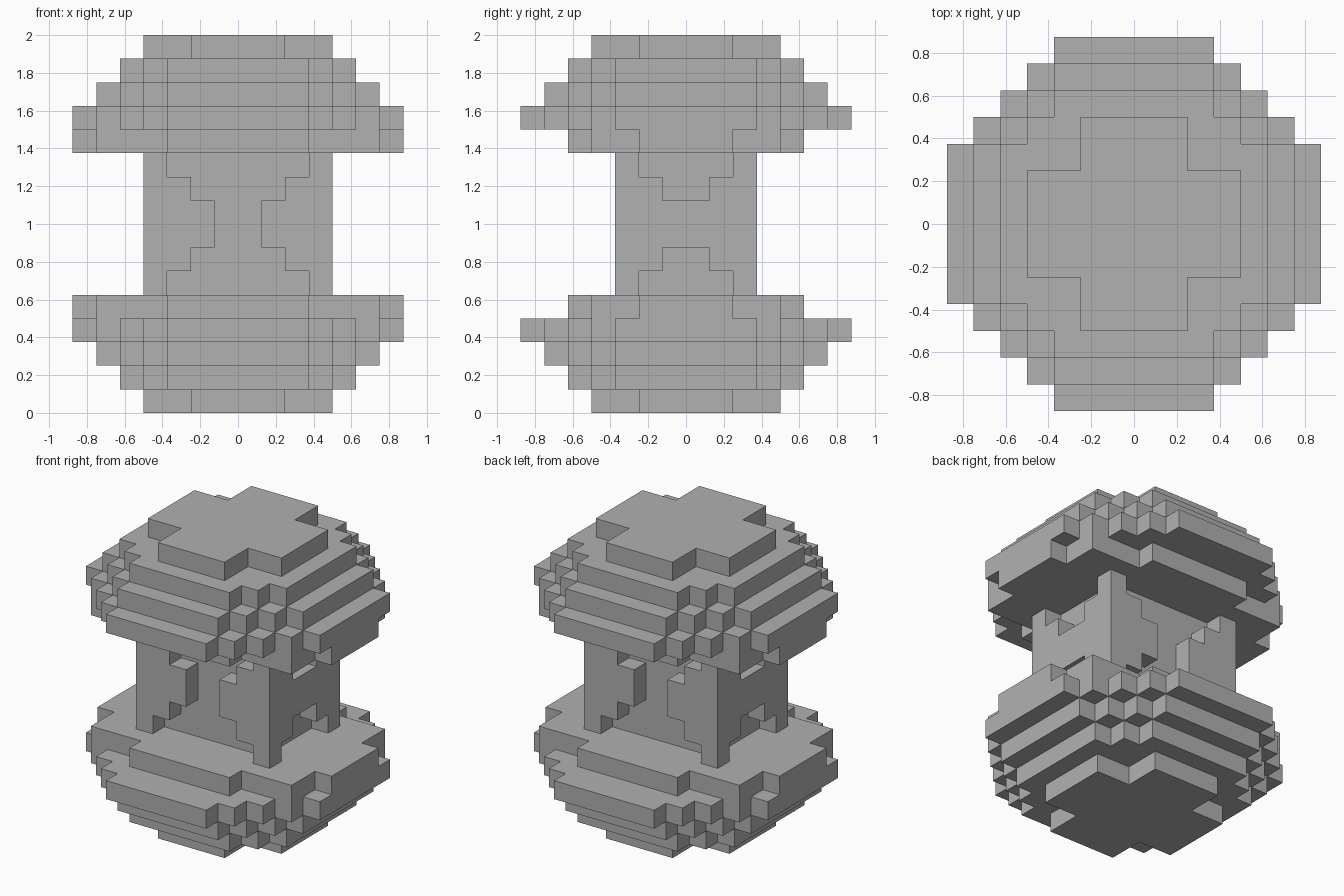
import bpy
import bmesh
from mathutils import Vector

cube = bpy.data.objects.get("Cube")
if cube:
    bpy.data.objects.remove(cube, do_unlink=True)

UNIT = 0.125   # edge of one block
MID = 8        # blocks from the ground to the middle

stone = bpy.data.materials.new("plain_grey")
stone.use_nodes = True
GREY = (0.44, 0.44, 0.44, 1)
stone.diffuse_color = GREY
stone.node_tree.nodes["Principled BSDF"].inputs["Base Color"].default_value = GREY

# How outline (u, v) and depth w map to x, y, z for each extrusion axis
AXES = {
    "x": lambda u, v, w: (w, u, v),
    "y": lambda u, v, w: (u, w, v),
    "z": lambda u, v, w: (u, v, w),
}


def prism(name, outline, axis, low, high):
    """Extrude a block outline along an axis, measured from the model's centre."""
    bm = bmesh.new()
    place = AXES[axis]
    lift = Vector((0, 0, MID))
    rings = [[bm.verts.new((Vector(place(u, v, w)) + lift) * UNIT) for u, v in outline]
             for w in (low, high)]
    bm.faces.new(rings[0])
    bm.faces.new(rings[1])
    count = len(outline)
    for i in range(count):
        j = (i + 1) % count
        bm.faces.new((rings[0][i], rings[0][j], rings[1][j], rings[1][i]))
    bmesh.ops.recalc_face_normals(bm, faces=bm.faces)
    mesh = bpy.data.meshes.new(name)
    bm.to_mesh(mesh)
    bm.free()
    mesh.materials.append(stone)
    obj = bpy.data.objects.new(name, mesh)
    bpy.context.collection.objects.link(obj)
    return obj


def stepped_outline(corners):
    """Mirror the outer corners of one quadrant into a full stepped outline."""
    quarter = []
    for i, (x, y) in enumerate(corners):
        quarter.append((x, y))
        if i + 1 < len(corners):
            quarter.append((corners[i + 1][0], y))
    half = quarter + [(-x, y) for x, y in reversed(quarter)]
    return half + [(-x, -y) for x, y in half]


def diagonal(reach):
    """Corners stepping one block at a time from the x side to the y side."""
    return [(reach - i, 3 + i) for i in range(reach - 2)]


# Stacked layers of each lobe, from the waist outwards
layers = [
    ("inner_slab", [(7, 2), (6, 4), (3, 5)]),
    ("wide_layer", diagonal(7)),
    ("middle_layer", diagonal(6)),
    ("narrow_layer", diagonal(5)),
    ("cap", [(4, 2), (2, 4)]),
]
for level, (part, corners) in enumerate(layers, start=3):
    shape = stepped_outline(corners)
    prism("upper_" + part, shape, "z", level, level + 1)
    prism("lower_" + part, shape, "z", -level - 1, -level)

# Waist core behind the stepped panels
prism("waist_core", stepped_outline([(3, 2)]), "z", -3, 3)

# Front and back panels: a stepped pair on each side of the gap
upper_edge = [(1, 1), (2, 1), (2, 2), (3, 2), (3, 3), (4, 3)]
panel = upper_edge + [(u, -v) for u, v in reversed(upper_edge)]
for side, sx in (("left", 1), ("right", -1)):
    shape = [(sx * u, v) for u, v in panel]
    prism("front_panel_" + side, shape, "y", -3, -2)
    prism("back_panel_" + side, shape, "y", 2, 3)

# Side panels: closed in the middle, notched above and below
notch = [(2, 2), (1, 2), (1, 1)]
top_edge = notch + [(-u, v) for u, v in reversed(notch)]
side_shape = top_edge + [(-u, -v) for u, v in top_edge]
prism("left_panel", side_shape, "x", 3, 4)
prism("right_panel", side_shape, "x", -4, -3)
